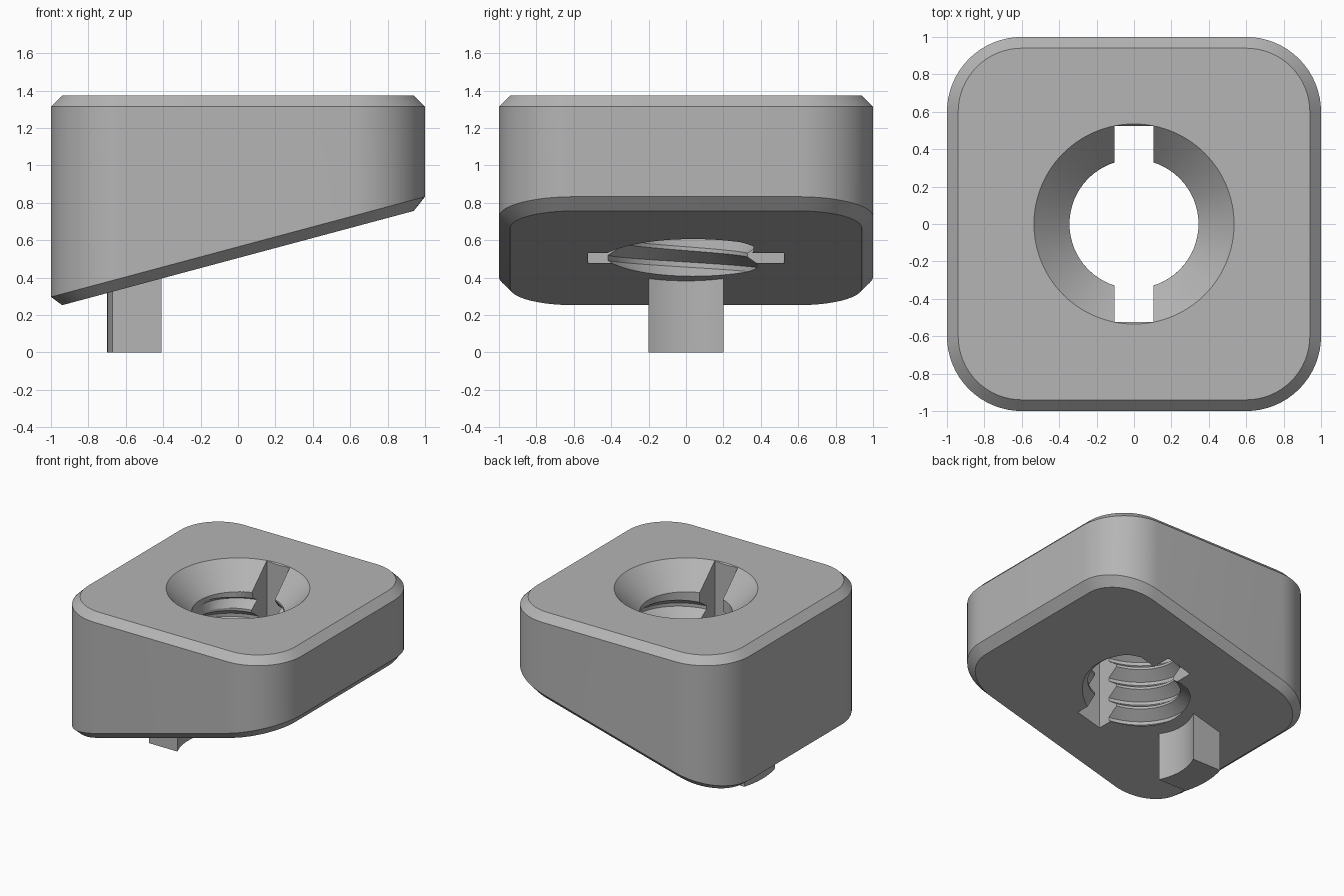
import bpy, bmesh, math
from mathutils import Vector

if "Cube" in bpy.data.objects:
    bpy.data.objects.remove(bpy.data.objects["Cube"])

SLOPE = math.tan(math.radians(15))
TOP, CHAMFER, CORNER = 1.375, 0.06, 0.4
MINOR, MAJOR, PITCH = 0.345, 0.43, 0.17
SINK_R = 0.535

grey = bpy.data.materials.new("plain grey")
grey.use_nodes = True
grey.diffuse_color = (0.46, 0.46, 0.46, 1)
grey.node_tree.nodes["Principled BSDF"].inputs["Base Color"].default_value = grey.diffuse_color


def finish(name, bm):
    bmesh.ops.recalc_face_normals(bm, faces=bm.faces)
    mesh = bpy.data.meshes.new(name)
    bm.to_mesh(mesh)
    bm.free()
    mesh.materials.append(grey)
    obj = bpy.data.objects.new(name, mesh)
    bpy.context.collection.objects.link(obj)
    return obj


def loft(name, rings):
    """Skin between closed rings of points and cap both ends."""
    bm = bmesh.new()
    loops = [[bm.verts.new(p) for p in ring] for ring in rings]
    n = len(loops[0])
    for a, b in zip(loops, loops[1:]):
        for i in range(n):
            j = (i + 1) % n
            bm.faces.new((a[i], a[j], b[j], b[i]))
    bm.faces.new(loops[0])
    bm.faces.new(loops[-1])
    return finish(name, bm)


def rounded_square(inset, height, steps=16):
    pts = []
    r = CORNER - inset
    for q, (sx, sy) in enumerate(((1, 1), (-1, 1), (-1, -1), (1, -1))):
        for k in range(steps + 1):
            a = (q + k / steps) * math.pi / 2
            x = sx * (1 - CORNER) + r * math.cos(a)
            y = sy * (1 - CORNER) + r * math.sin(a)
            pts.append((x, y, height(x)))
    return pts


def circle(r, z, n=96):
    return [(r * math.cos(math.tau * i / n), r * math.sin(math.tau * i / n), z) for i in range(n)]


def underside(x):
    return 0.505 + SLOPE * x


def thread_cutter(n=64, turns=7, z0=0.12):
    """Screw-shaped solid whose thread runs out below the countersink."""
    profile = ((0, 0), (0.12, 0), (0.48, 1), (0.64, 1))
    per = len(profile)
    bm = bmesh.new()
    grid = []
    for row in range(turns * per + 1):
        u, d = profile[row % per]
        line = []
        for i in range(n):
            z = z0 + PITCH * (row // per + u + i / n)
            fade = min(1, max(0, (1.14 - z) / 0.05))
            r = MINOR + (MAJOR - MINOR) * d * fade
            a = math.tau * i / n
            line.append(bm.verts.new((r * math.cos(a), r * math.sin(a), z)))
        grid.append(line)
    last = len(grid) - 1

    def at(row, i):
        return grid[row][i] if i < n else grid[row + per][0]

    for row in range(last):
        for i in range(n):
            if i == n - 1 and row + 1 + per > last:
                continue
            bm.faces.new((at(row, i), at(row, i + 1), at(row + 1, i + 1), at(row + 1, i)))
    # close each open end with a fan to a point on the axis
    rim = [e for e in bm.edges if e.is_boundary]
    middle = z0 + PITCH * turns / 2
    low = bm.verts.new((0, 0, z0 - 0.1))
    high = bm.verts.new((0, 0, z0 + PITCH * (turns + 1) + 0.1))
    for e in rim:
        tip = low if e.verts[0].co.z < middle else high
        bm.faces.new((e.verts[0], e.verts[1], tip))
    bmesh.ops.triangulate(bm, faces=bm.faces)
    return finish("thread_cutter", bm)


def cut(target, cutter):
    cutter.hide_render = True
    mod = target.modifiers.new("cut", "BOOLEAN")
    mod.operation, mod.solver, mod.object = "DIFFERENCE", "EXACT", cutter
    bpy.context.view_layer.objects.active = target
    bpy.ops.object.modifier_apply(modifier=mod.name)
    bpy.data.objects.remove(cutter)


# Wedge block with chamfered rims
block = loft("wedge_block", [
    rounded_square(CHAMFER, underside),
    rounded_square(0, lambda x: underside(x) + CHAMFER),
    rounded_square(0, lambda x: TOP - CHAMFER),
    rounded_square(CHAMFER, lambda x: TOP),
])

# Threaded bore, conical countersink and cross slot
cut(block, thread_cutter())
depth = SINK_R - MINOR
cut(block, loft("sink_cutter", [circle(MINOR, TOP - depth), circle(SINK_R, TOP),
                                circle(SINK_R, TOP + 0.3)]))
slot = [Vector((x, y, 0)) for x, y in ((-0.105, -0.525), (0.105, -0.525), (0.105, 0.525), (-0.105, 0.525))]
cut(block, loft("slot_cutter", [slot, [p + Vector((0, 0, 2)) for p in slot]]))

# Curved locating tab under the thick end
outline = []
for radius, way in ((0.7, 1), (0.456, -1)):
    for k in range(13):
        y = way * 0.2 * (k / 6 - 1)
        outline.append((-math.sqrt(radius ** 2 - y ** 2), y))
tab = loft("locating_tab", [[(x, y, 0) for x, y in outline],
                            [(x, y, underside(x) + 0.005) for x, y in outline]])

# Smooth curves, sharp edges
for obj in (block, tab):
    bpy.ops.object.select_all(action="DESELECT")
    obj.select_set(True)
    bpy.context.view_layer.objects.active = obj
    bpy.ops.object.shade_smooth_by_angle(angle=math.radians(20))
